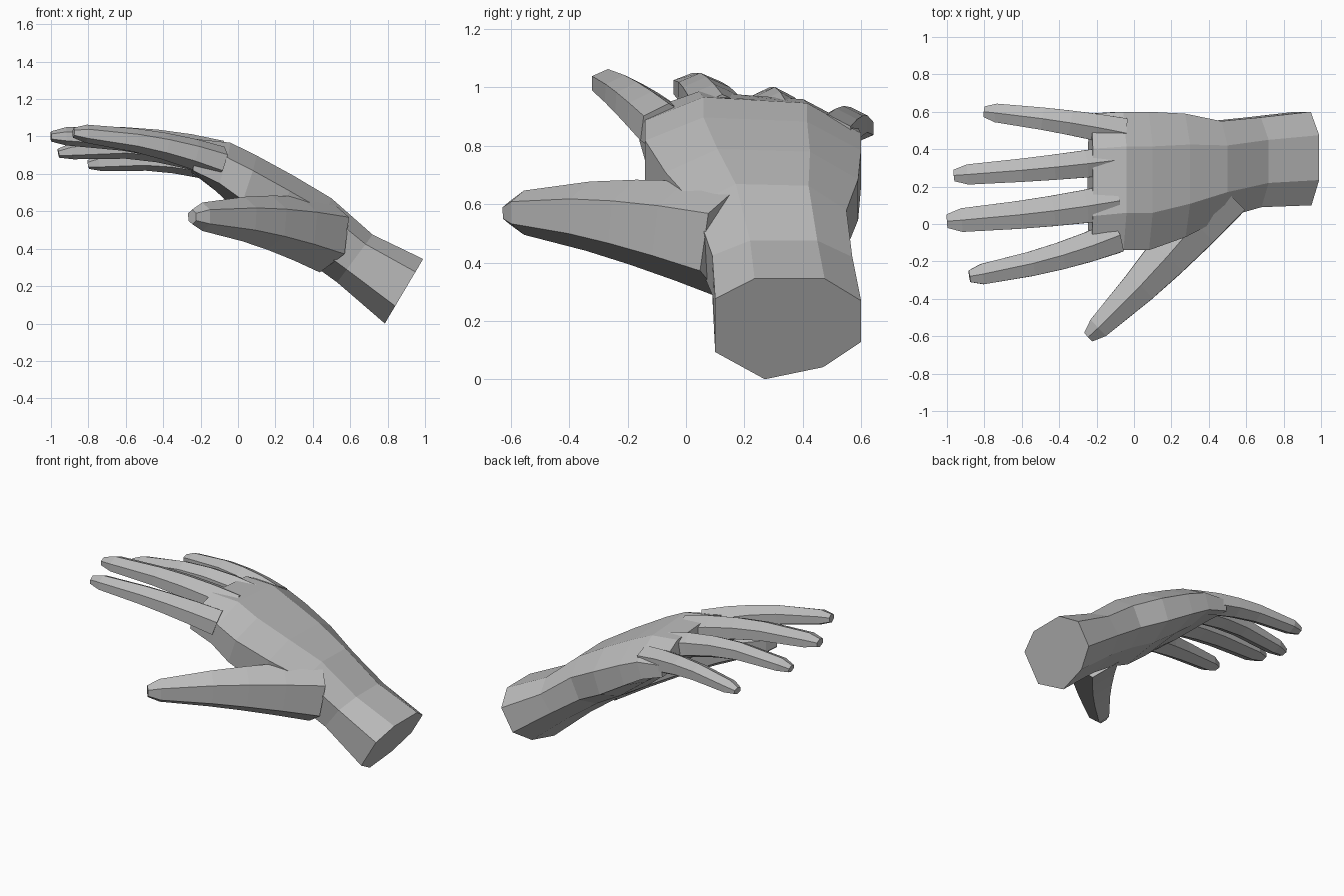
import bpy, bmesh, math
from mathutils import Vector

cube = bpy.data.objects.get("Cube")
if cube:
    bpy.data.objects.remove(cube, do_unlink=True)

skin = bpy.data.materials.new("plain grey")
skin.use_nodes = True
grey = (0.5, 0.5, 0.5, 1)
skin.diffuse_color = grey
skin.node_tree.nodes["Principled BSDF"].inputs["Base Color"].default_value = grey


def loft(name, rings):
    """Skin a closed, capped tube through rings of equal length."""
    bm = bmesh.new()
    loops = [[bm.verts.new(point) for point in ring] for ring in rings]
    count = len(loops[0])
    for near, far in zip(loops, loops[1:]):
        for i in range(count):
            j = (i + 1) % count
            bm.faces.new((near[i], near[j], far[j], far[i]))
    bm.faces.new(loops[0])
    bm.faces.new(loops[-1])
    bmesh.ops.recalc_face_normals(bm, faces=bm.faces)
    mesh = bpy.data.meshes.new(name)
    bm.to_mesh(mesh)
    bm.free()
    mesh.materials.append(skin)
    obj = bpy.data.objects.new(name, mesh)
    bpy.context.collection.objects.link(obj)
    return obj


def digit(name, base, bend, tip, thick, thin):
    """Tapered six-sided tube, ridged on top, along a curve from base to tip."""
    base, bend, tip = Vector(base), Vector(bend), Vector(tip)
    thick, thin = Vector(thick), Vector(thin)
    rings = []
    for t in (0, .2, .4, .6, .92, 1):
        start, end = base.lerp(bend, t), bend.lerp(tip, t)
        centre = start.lerp(end, t)
        along = (end - start).normalized()
        side = along.cross(Vector((0, 0, 1))).normalized()
        up = side.cross(along)
        width, height = thick.lerp(thin, t) * (.6 if t == 1 else 1)
        corners = [math.radians(60 * k + 30) for k in range(6)]
        rings.append([centre + side * math.cos(a) * width + up * math.sin(a) * height
                      for a in corners])
    return loft(name, rings)


# Wrist and palm: one octagonal section stretched between back-of-hand and palm lines
section = [(0, .8), (.27, 1), (.75, 1), (1, .78), (1, .37), (.74, .12), (.34, 0), (0, .27)]
# top x, top z, bottom x, bottom z, y min, y max, droop towards the edges
stations = [
    (.99, .345, .785, 0, .1, .6, 0),
    (.72, .475, .53, .22, .09, .57, 0),
    (.5, .67, .35, .35, .03, .55, .02),
    (.3, .79, .18, .45, -.07, .59, .03),
    (.1, .9, 0, .6, -.14, .6, .05),
    (-.04, .97, -.12, .71, -.14, .6, .07),
    (-.22, .99, -.25, .81, -.16, .59, .09),
]
rings = []
for top_x, top_z, low_x, low_z, y_min, y_max, droop in stations:
    top, low = Vector((top_x, y_min, top_z)), Vector((low_x, y_min, low_z))
    ring = []
    for across, height in section:
        point = low.lerp(top, height)
        point.y += (y_max - y_min) * across
        point.z -= droop * ((across - .4) / .6) ** 2
        ring.append(point)
    rings.append(ring)
hand = loft("hand", rings)

# Fingers and thumb: base, bend, tip, half width and height at the base and at the tip
parts = [
    digit("index_finger", (-.1, -.07, .86), (-.45, -.21, .99), (-.88, -.28, 1.02),
          (.1, .09), (.06, .045)),
    digit("middle_finger", (-.1, .12, .89), (-.5, .05, 1.01), (-1, .015, 1),
          (.11, .09), (.07, .045)),
    digit("ring_finger", (-.1, .34, .865), (-.5, .29, .99), (-.96, .26, .91),
          (.09, .09), (.06, .04)),
    digit("little_finger", (-.06, .49, .825), (-.4, .56, .91), (-.8, .6, .85),
          (.09, .085), (.055, .04)),
    digit("thumb", (.46, .16, .47), (.09, -.3, .58), (-.245, -.605, .57),
          (.18, .2), (.06, .065)),
]

# Merge every digit into one continuous skin
for part in parts:
    join = hand.modifiers.new("join_" + part.name, 'BOOLEAN')
    join.operation = 'UNION'
    join.solver = 'EXACT'
    join.object = part
bpy.context.view_layer.update()
depsgraph = bpy.context.evaluated_depsgraph_get()
merged = bpy.data.meshes.new_from_object(hand.evaluated_get(depsgraph))
hand.modifiers.clear()
hand.data = merged
for part in parts:
    bpy.data.objects.remove(part, do_unlink=True)
